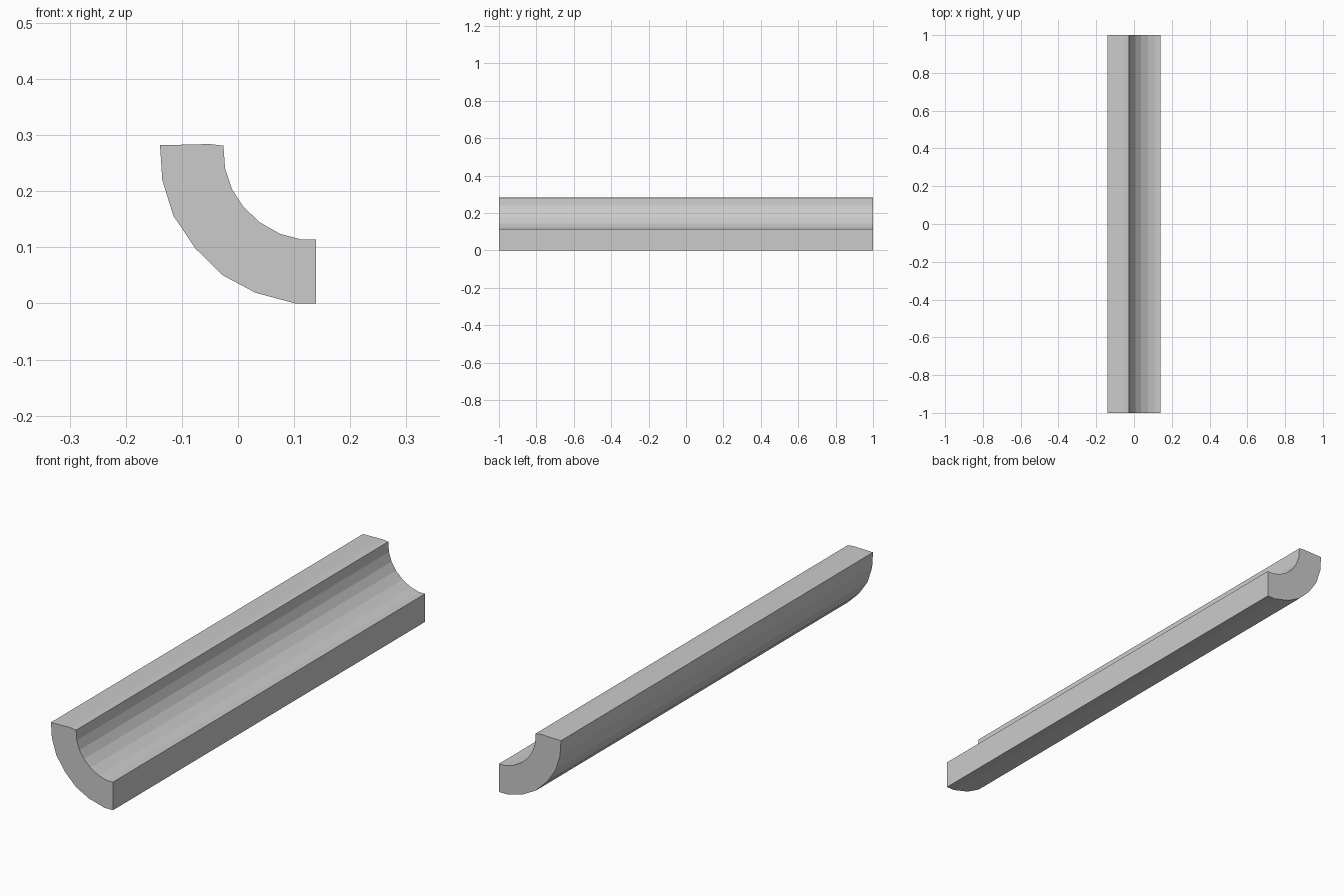
import bpy, bmesh

if "Cube" in bpy.data.objects:
    bpy.data.objects.remove(bpy.data.objects["Cube"])

# Cross-section in x, z: outer curve, flat right edge, inner curve, slightly crowned top
OUTER = [(-0.139, 0.282), (-0.135, 0.22), (-0.115, 0.156), (-0.076, 0.098),
         (-0.027, 0.05), (0.031, 0.019), (0.102, 0.0), (0.139, 0.0)]
INNER = [(0.139, 0.114), (0.112, 0.114), (0.075, 0.124), (0.038, 0.145),
         (0.009, 0.173), (-0.011, 0.204), (-0.023, 0.24), (-0.026, 0.281)]
TOP = [(-0.051, 0.284), (-0.088, 0.283)]


def extrude_profile(name, profile, y0, y1):
    bm = bmesh.new()
    face = bm.faces.new([bm.verts.new((x, y0, z)) for x, z in profile])
    ext = bmesh.ops.extrude_face_region(bm, geom=[face], use_keep_orig=True)
    moved = [g for g in ext["geom"] if isinstance(g, bmesh.types.BMVert)]
    bmesh.ops.translate(bm, verts=moved, vec=(0, y1 - y0, 0))
    bmesh.ops.recalc_face_normals(bm, faces=bm.faces)
    mesh = bpy.data.meshes.new(name)
    bm.to_mesh(mesh)
    bm.free()
    obj = bpy.data.objects.new(name, mesh)
    bpy.context.collection.objects.link(obj)
    return obj


# Curved trough running the full length along y
extrude_profile("curved_trough", OUTER + INNER + TOP, -1.0, 1.0)
